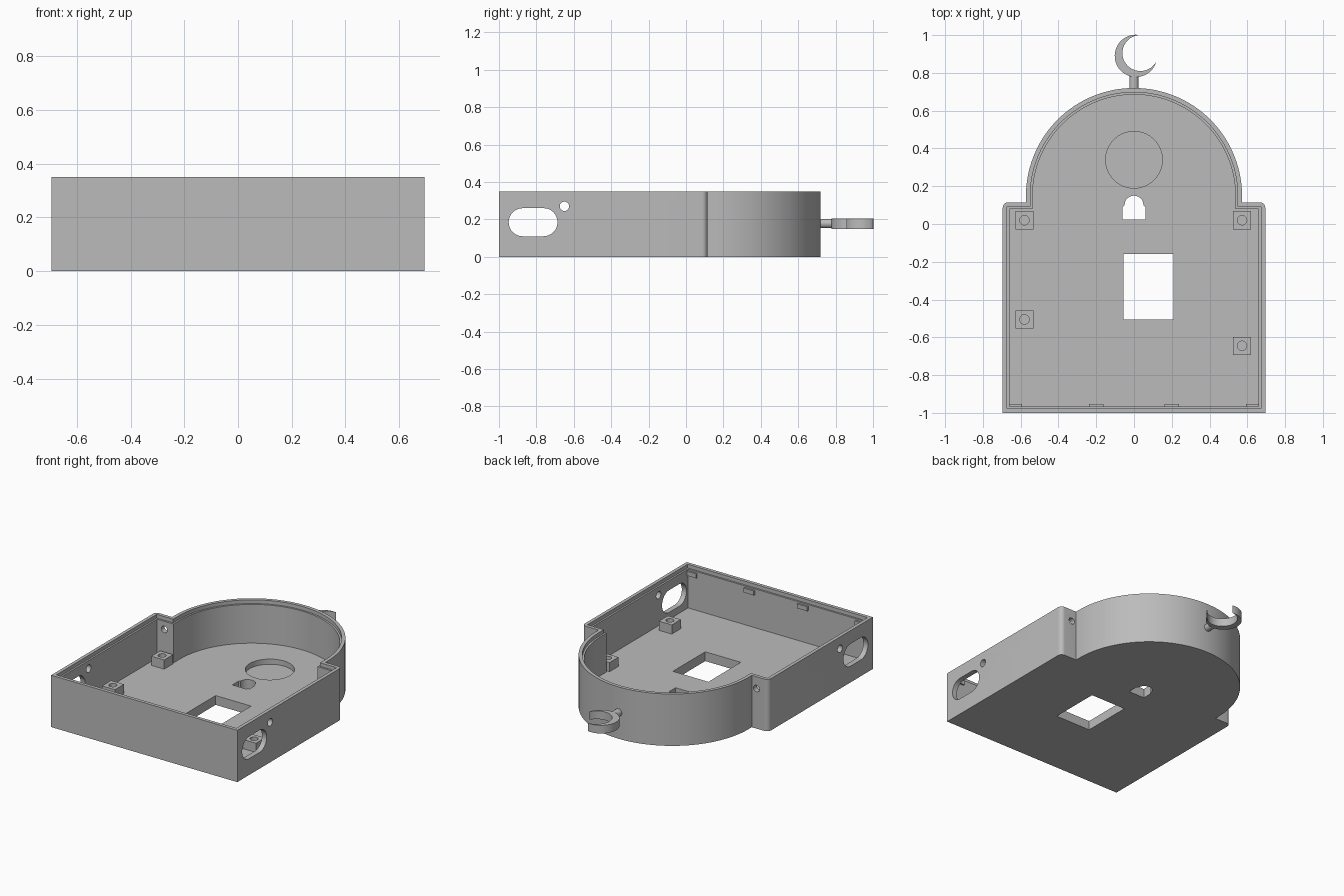
import bpy, bmesh
from math import sin, cos, pi, radians, atan2, hypot
from mathutils import Matrix, Vector

if "Cube" in bpy.data.objects:
    bpy.data.objects.remove(bpy.data.objects["Cube"])

grey = bpy.data.materials.new("plain grey")
grey.use_nodes = True
colour = (0.5, 0.5, 0.5, 1)
grey.diffuse_color = colour
grey.node_tree.nodes["Principled BSDF"].inputs["Base Color"].default_value = colour

HEIGHT, FLOOR = 0.35, 0.063
UP = Matrix.Identity(4)
ALONG_X = Matrix(((0, 0, 1, 0), (1, 0, 0, 0), (0, 1, 0, 0), (0, 0, 0, 1)))
ALONG_Y = Matrix(((1, 0, 0, 0), (0, 0, -1, 0), (0, 1, 0, 0), (0, 0, 0, 1)))


def arc(cx, cy, r, a, b, n=24):
    return [(cx + r * cos(radians(a + (b - a) * i / n)),
             cy + r * sin(radians(a + (b - a) * i / n))) for i in range(n + 1)]


def circle(cx, cy, r, n=48):
    return arc(cx, cy, r, 0, 360, n)[:-1]


def rect(x0, y0, x1, y1):
    return [(x0, y0), (x1, y0), (x1, y1), (x0, y1)]


def prism(name, points, lo, hi, frame=UP):
    """Extrude a flat outline from lo to hi along the frame's third axis."""
    bm = bmesh.new()
    face = bm.faces.new([bm.verts.new((x, y, lo)) for x, y in points])
    top = bmesh.ops.extrude_face_region(bm, geom=[face])
    verts = [v for v in top["geom"] if isinstance(v, bmesh.types.BMVert)]
    bmesh.ops.translate(bm, verts=verts, vec=(0, 0, hi - lo))
    bm.transform(frame)
    bmesh.ops.recalc_face_normals(bm, faces=bm.faces)
    mesh = bpy.data.meshes.new(name)
    bm.to_mesh(mesh)
    bm.free()
    mesh.materials.append(grey)
    ob = bpy.data.objects.new(name, mesh)
    bpy.context.collection.objects.link(ob)
    return ob


def activate(ob):
    bpy.ops.object.select_all(action='DESELECT')
    ob.select_set(True)
    bpy.context.view_layer.objects.active = ob


def cut(ob, *cutter):
    tool = prism("cutter", *cutter)
    tool.hide_render = True
    mod = ob.modifiers.new("cut", 'BOOLEAN')
    mod.operation, mod.solver, mod.object = 'DIFFERENCE', 'EXACT', tool
    activate(ob)
    bpy.ops.object.modifier_apply(modifier=mod.name)
    bpy.data.objects.remove(tool)


def outline(t, fillet=0):
    """Arched case outline, moved inwards by t."""
    w, shoulder, r = 0.695 - t, 0.115 - t, 0.572 - t
    half = [(w, -1 + t)]
    if fillet:
        half += arc(w - fillet, shoulder - fillet, fillet, 0, 90, 8)
    else:
        half.append((w, shoulder))
    half.append((r, shoulder))
    half += arc(0, 0.148, r, 0, 90, 40)
    return half + [(-x, y) for x, y in reversed(half[:-1])]


# Case with floor, walls and stepped rim
case = prism("case", outline(0, 0.03), 0, HEIGHT)
cut(case, outline(0.035), FLOOR, 0.4)
cut(case, outline(0.023), HEIGHT - 0.025, 0.4)

# Floor openings and round recess
cut(case, rect(-0.055, -0.505, 0.21, -0.16), -0.1, 0.2)
cut(case, [(-0.06, 0.025), (0.06, 0.025), (0.06, 0.09)]
    + arc(0, 0.1, 0.05, 0, 180) + [(-0.06, 0.09)], -0.1, 0.2)
cut(case, circle(0, 0.34, 0.15, 72), 0.028, 0.2)

# Side slots, side holes and shoulder holes
slot = arc(-0.762, 0.185, 0.075, -90, 90) + arc(-0.873, 0.185, 0.075, 90, 270)
cut(case, slot, -1, 1, ALONG_X)
cut(case, circle(-0.65, 0.27, 0.025), -1, 1, ALONG_X)
for side in (-1, 1):
    cut(case, circle(side * 0.607, 0.27, 0.022), -0.2, -0.05, ALONG_Y)

# Screw posts with blind holes
posts = []
for i, (x, y) in enumerate([(-0.58, 0.02), (0.572, 0.02),
                            (-0.58, -0.505), (0.572, -0.645)]):
    h = 0.048
    post = prism(f"screw_post_{i + 1}", rect(x - h, y - h, x + h, y + h),
                 FLOOR - 0.01, 0.125)
    cut(post, circle(x, y, 0.025, 32), 0.075, 0.2)
    posts.append(post)

# Small clips inside the front wall
for i, x in enumerate((-0.63, -0.2, 0.2, 0.63)):
    prism(f"front_clip_{i + 1}", rect(x - 0.038, -0.98, x + 0.038, -0.953),
          0.285, 0.315)

# Crescent finial on a round stem
outer = arc(0.01, 0.89, 0.112, 79.5, 344.5, 64)
cx, cy = 0.034, 0.905
(ax, ay), (bx, by) = outer[-1], outer[0]
start = atan2(ay - cy, ax - cx) * 180 / pi % 360
end = atan2(by - cy, bx - cx) * 180 / pi % 360
inner = arc(cx, cy, hypot(ax - cx, ay - cy), start, end, 64)[1:-1]
crescent = prism("crescent", outer + inner, 0.15, 0.205)
stem = prism("crescent_stem", circle(0, 0.178, 0.025, 32), -0.79, -0.7, ALONG_Y)

for ob in (case, crescent, stem, *posts):
    activate(ob)
    bpy.ops.object.shade_smooth_by_angle(angle=radians(30))
